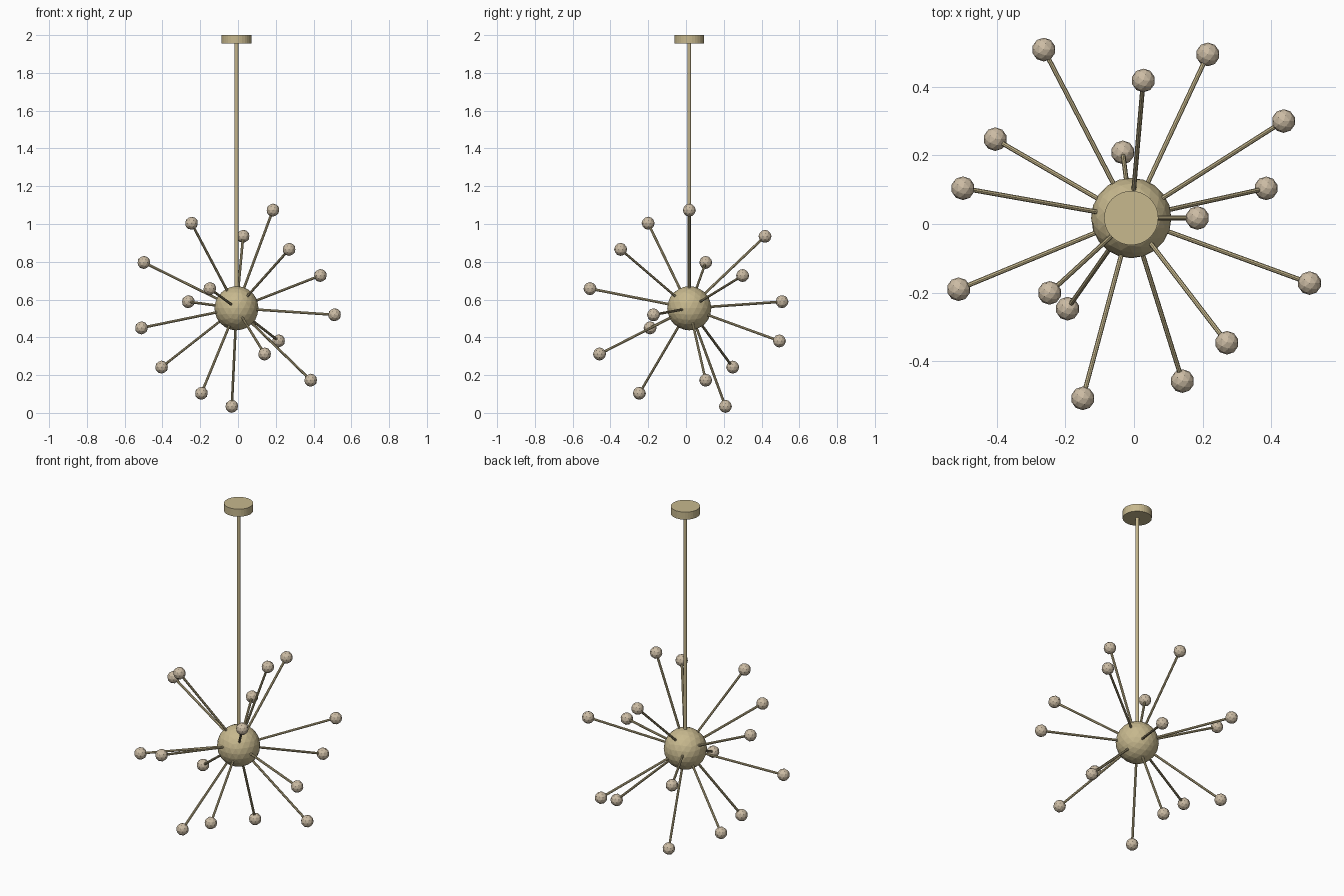
import bpy
import math
from mathutils import Vector

default = bpy.data.objects.get("Cube")
if default:
    bpy.data.objects.remove(default, do_unlink=True)


def make_material(name, rgb):
    mat = bpy.data.materials.new(name)
    mat.use_nodes = True
    mat.diffuse_color = (*rgb, 1)
    mat.node_tree.nodes["Principled BSDF"].inputs["Base Color"].default_value = (*rgb, 1)
    return mat


brass = make_material("brass", (0.57, 0.48, 0.27))
bulb_beige = make_material("bulb_beige", (0.60, 0.50, 0.37))

ARMS = 16
REACH = 0.554
CORE_RADIUS = 0.117
BULB_RADIUS = 0.0345
CANOPY_HEIGHT = 0.045
CENTRE = Vector((-0.008, 0.0175, REACH))


def finish(name, mat):
    obj = bpy.context.object
    obj.name = name
    obj.data.materials.append(mat)
    return obj


def ball(name, centre, radius, detail, mat):
    bpy.ops.mesh.primitive_ico_sphere_add(subdivisions=detail, radius=radius, location=centre)
    return finish(name, mat)


def bar(name, start, end, radius, sides, mat):
    axis = end - start
    bpy.ops.mesh.primitive_cylinder_add(
        vertices=sides, radius=radius, depth=axis.length, location=(start + end) / 2,
        rotation=axis.to_track_quat('Z', 'Y').to_euler())
    return finish(name, mat)


# Central hub, hanging rod and ceiling canopy
ceiling = Vector((CENTRE.x, CENTRE.y, 2))
canopy_base = ceiling - Vector((0, 0, CANOPY_HEIGHT))
ball("hub", CENTRE, CORE_RADIUS, 3, brass)
bar("hanging_rod", CENTRE, canopy_base, 0.0095, 12, brass)
bar("ceiling_canopy", canopy_base, ceiling, 0.079, 32, brass)

# Arms with bulbs, spread evenly over a sphere by the golden angle
for i in range(ARMS):
    height = 1 - (2 * i + 1) / ARMS
    ring = math.sqrt(1 - height * height)
    angle = math.pi * (1 + math.sqrt(5)) * i
    direction = Vector((ring * math.cos(angle), ring * math.sin(angle), height))
    tip = CENTRE + direction * REACH
    bar(f"arm_{i + 1}", CENTRE + direction * CORE_RADIUS * 0.9, tip, 0.0068, 8, brass)
    ball(f"bulb_{i + 1}", tip, BULB_RADIUS, 2, bulb_beige)
